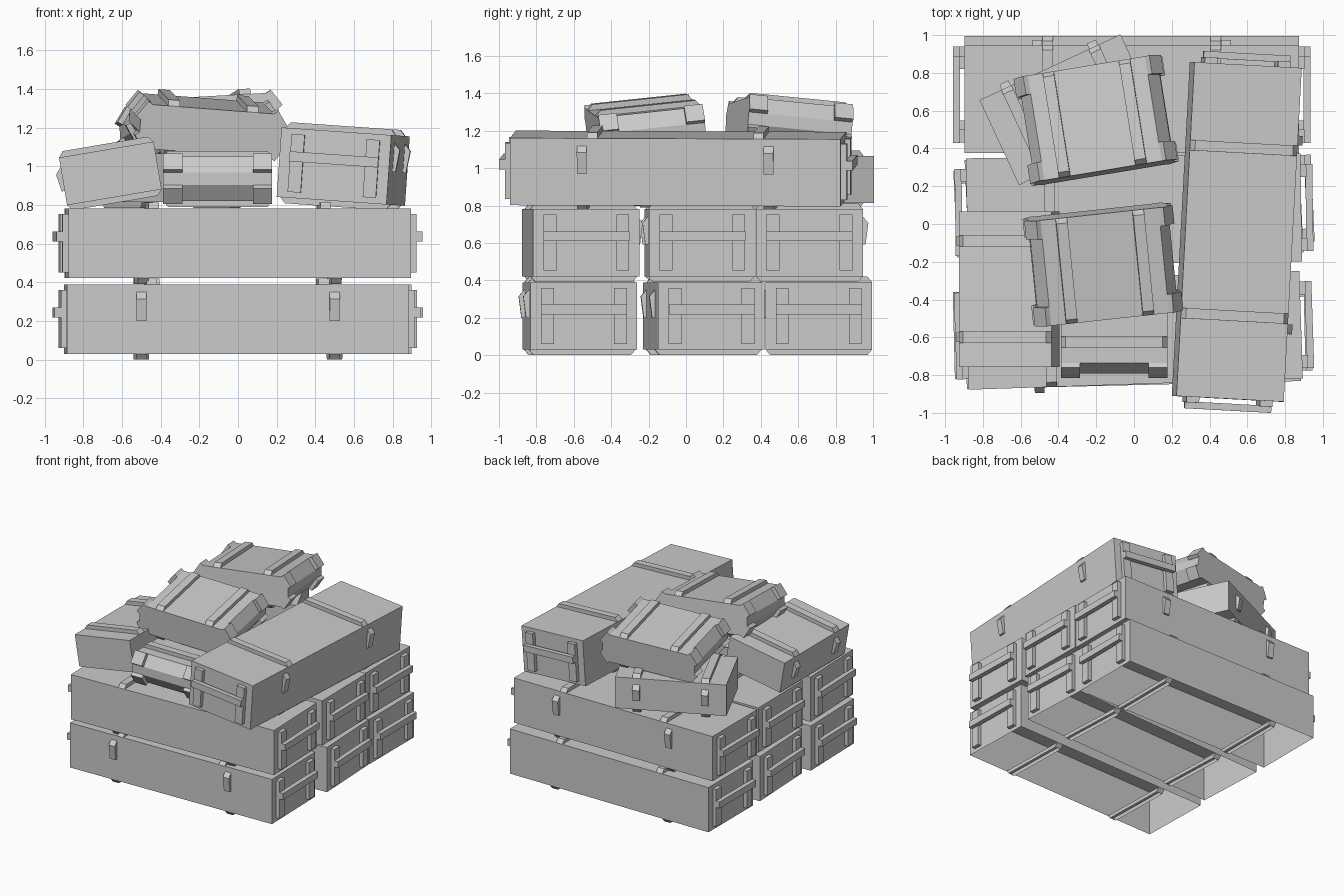
import bpy, bmesh
from math import radians
from mathutils import Matrix

if "Cube" in bpy.data.objects:
    bpy.data.objects.remove(bpy.data.objects["Cube"])


def prism(bm, profile, axis, lo, hi):
    """Extrude a flat profile between lo and hi along x (yz profile) or y (xz profile)."""
    rings = []
    for t in (lo, hi):
        rings.append([bm.verts.new((t, a, b) if axis == 'x' else (a, t, b)) for a, b in profile])
    r0, r1 = rings
    n = len(profile)
    bm.faces.new(r0)
    bm.faces.new(r1[::-1])
    for i in range(n):
        j = (i + 1) % n
        bm.faces.new((r0[i], r0[j], r1[j], r1[i]))


def box(bm, x0, x1, y0, y1, z0, z1):
    prism(bm, [(y0, z0), (y1, z0), (y1, z1), (y0, z1)], 'x', x0, x1)


def make_mesh(name, build, *args, open_base=False):
    bm = bmesh.new()
    build(bm, *args)
    bmesh.ops.recalc_face_normals(bm, faces=bm.faces)
    if open_base:  # drop downward faces of the lower half
        base = [f for f in bm.faces if f.normal.z < -0.99 and f.calc_center_median().z < 0]
        bmesh.ops.delete(bm, geom=base, context='FACES')
    mesh = bpy.data.meshes.new(name)
    bm.to_mesh(mesh)
    bm.free()
    return mesh


def body(bm, l, w, h):
    box(bm, -l, l, -w, w, -h, h)


def straps(bm, w, h, lid_x, base_x, width):
    # battens across lid and base, with bevelled ends
    for s, x in ((1, lid_x), (-1, base_x)):
        shape = [(-w, s * h), (w, s * h), (w - 0.025, s * (h + 0.03)), (-w + 0.025, s * (h + 0.03))]
        for cx in (-x, x):
            prism(bm, shape, 'x', cx - width / 2, cx + width / 2)


def latches(bm, w, x, top, bottom):
    # wedge-shaped clasps on the front side
    shape = [(-w, top), (-w - 0.03, top - 0.035), (-w - 0.015, bottom), (-w, bottom)]
    for cx in (-x, x):
        prism(bm, shape, 'x', cx - 0.026, cx + 0.026)


def end_handles(bm, l):
    # two uprights and a grab bar on each end
    for s in (-1, 1):
        for y in (-0.195, 0.195):
            box(bm, s * l, s * (l + 0.03), y - 0.034, y + 0.034, -0.15, 0.15)
        box(bm, s * (l + 0.025), s * (l + 0.062), -0.23, 0.23, 0.008, 0.06)


def case_body(bm, l, lid, w, h, mid):
    prism(bm, [(-lid, -h), (lid, -h), (l, -mid), (l, mid), (lid, h),
               (-lid, h), (-l, mid), (-l, -mid)], 'y', -w, w)


def corner_brackets(bm, l, lid, w, h, mid):
    # thick plates lying on the sloped end faces
    for sx in (-1, 1):
        for sz in (-1, 1):
            shape = [(sx * lid, sz * h), (sx * l, sz * mid),
                     (sx * (l + 0.024), sz * (mid + 0.016)), (sx * (lid + 0.024), sz * (h + 0.016))]
            for sy in (-1, 1):
                prism(bm, shape, 'y', sy * w, sy * (w - 0.1))


# shared meshes for the three kinds of box
L, W, H = 0.885, 0.285, 0.18


def long_kind(prefix, open_base):
    return {
        "body": make_mesh(prefix + "_body", body, L, W, H, open_base=open_base),
        "straps": make_mesh(prefix + "_straps", straps, W, H, 0.445, 0.50, 0.055, open_base=open_base),
        "latches": make_mesh(prefix + "_latches", latches, W, 0.50, 0.14, -0.01),
        "handles": make_mesh(prefix + "_handles", end_handles, L),
    }


base_crate = long_kind("base", True)    # bottom layer has no underside
long_crate = long_kind("long", False)
short_crate = {
    "body": make_mesh("short_body", body, 0.412, 0.248, 0.125),
    "straps": make_mesh("short_straps", straps, 0.248, 0.125, 0.255, 0.255, 0.06),
    "latches": make_mesh("short_latches", latches, 0.248, 0.255, 0.075, -0.05),
}
C = (0.372, 0.315, 0.282, 0.115, 0.033)
bevelled_case = {
    "body": make_mesh("case_body", case_body, *C),
    "straps": make_mesh("case_straps", straps, 0.282, 0.115, 0.205, 0.205, 0.06),
    "brackets": make_mesh("case_brackets", corner_brackets, *C),
}


def place(name, kind, loc, yaw=0, pitch=0, roll=0):
    m = (Matrix.Translation(loc) @ Matrix.Rotation(radians(roll), 4, 'Y')
         @ Matrix.Rotation(radians(pitch), 4, 'X') @ Matrix.Rotation(radians(yaw), 4, 'Z'))
    for part, mesh in kind.items():
        ob = bpy.data.objects.new(name + "_" + part, mesh)
        bpy.context.collection.objects.link(ob)
        ob.matrix_world = m


# bottom layer
place("bottom_front_crate", base_crate, (-0.007, -0.568, 0.21), 1.4)
place("bottom_middle_crate", base_crate, (0, 0.095, 0.21), 2.6)
place("bottom_back_crate", base_crate, (-0.012, 0.71, 0.21))
# second layer
place("upper_front_crate", long_crate, (0, -0.563, 0.602), 181.9)
place("upper_middle_crate", long_crate, (0, 0.075, 0.602), 0.8)
place("upper_back_crate", long_crate, (-0.012, 0.66, 0.602), 180)
# long crate lying across the stack
place("cross_crate", long_crate, (0.544, -0.042, 0.998), 86.9, 0, 4)
# short crates on the left and back
place("left_short_crate", short_crate, (-0.66, -0.345, 0.963), -90, 0, -9.6)
place("back_short_crate", short_crate, (-0.34, 0.605, 0.94), 205)
# bevelled cases
place("front_case", bevelled_case, (-0.105, -0.42, 0.935), 90)
place("top_front_case", bevelled_case, (-0.165, -0.215, 1.21), 6.2, 5.5, 5)
place("top_back_case", bevelled_case, (-0.20, 0.55, 1.22), 9.4, -5, -4)
